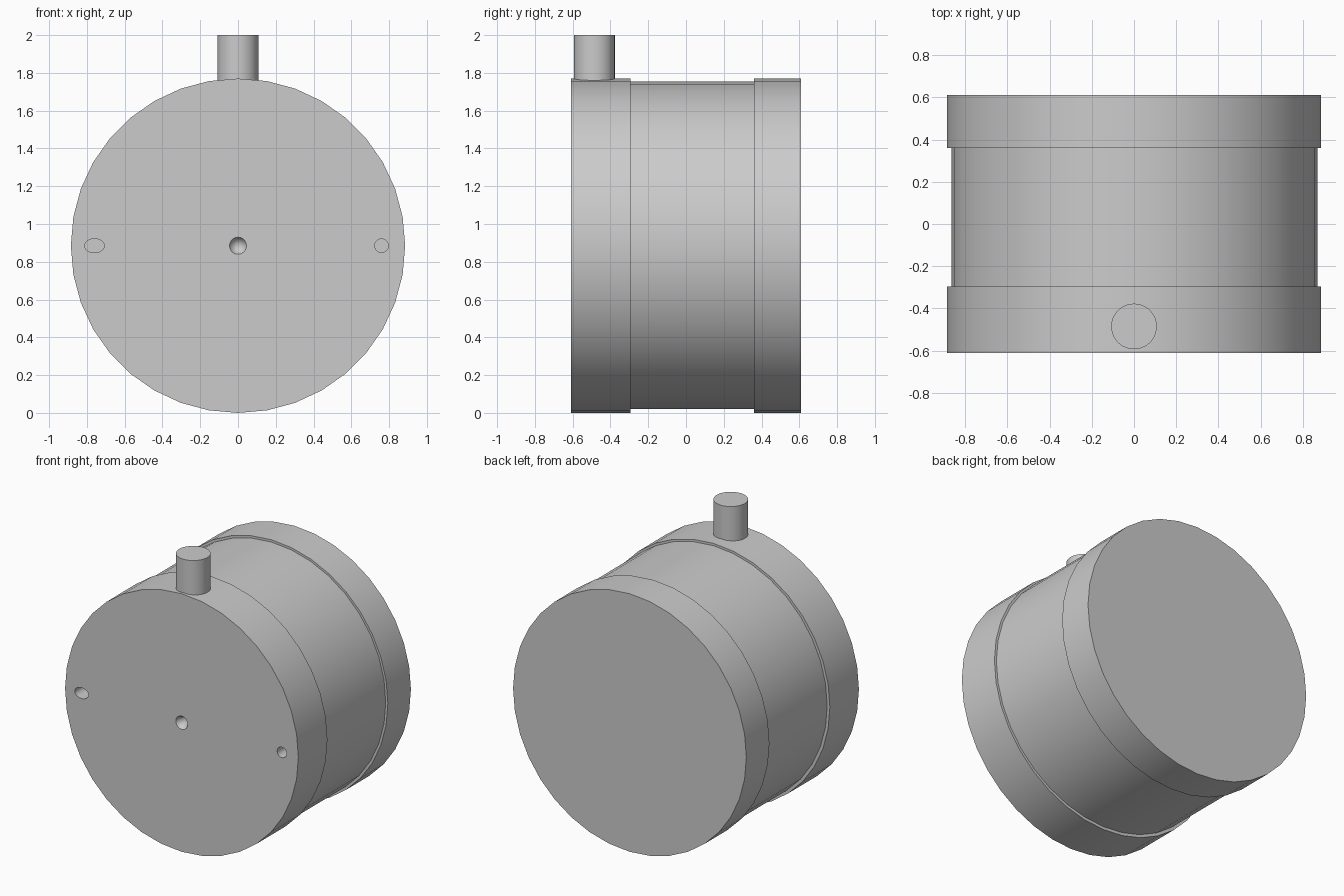
import bpy
import math

cube = bpy.data.objects.get("Cube")
if cube:
    bpy.data.objects.remove(cube, do_unlink=True)

AXIS_Z = 0.885

grey = bpy.data.materials.new("plain_grey")
grey.use_nodes = True
colour = (0.6, 0.6, 0.6, 1)
grey.diffuse_color = colour
grey.node_tree.nodes["Principled BSDF"].inputs["Base Color"].default_value = colour


def finish(obj, name):
    obj.name = name
    obj.data.materials.clear()
    obj.data.materials.append(grey)
    bpy.ops.object.shade_smooth_by_angle(angle=math.radians(35))
    return obj


def drum(name, radius, y0, y1, x=0, z=AXIS_Z, sides=36):
    """Cylinder lying along y, with a corner on the x axis."""
    bpy.ops.mesh.primitive_cylinder_add(vertices=sides, radius=radius, depth=y1 - y0)
    obj = bpy.context.object
    obj.rotation_euler.x = math.pi / 2
    obj.location = (x, (y0 + y1) / 2, z)
    bpy.ops.object.transform_apply(location=True, rotation=True, scale=True)
    return finish(obj, name)


# Drum body between two slightly wider caps
drum("body", 0.867, -0.31, 0.38, x=0.002, z=AXIS_Z + 0.002)
drum("back_cap", 0.885, 0.36, 0.61)
front = drum("front_cap", 0.885, -0.61, -0.295)

# Cutters for the two side sockets and the conical centre dimple
right_cut = drum("right_socket_cutter", 0.037, -0.70, -0.51, x=-0.76)
for v in right_cut.data.vertices:
    v.co.x = -0.76 + (v.co.x + 0.76) * 1.4
left_cut = drum("left_socket_cutter", 0.036, -0.70, -0.51, x=0.76)

bpy.ops.mesh.primitive_cone_add(vertices=36, radius1=0.09, radius2=0, depth=0.16,
                                location=(0, -0.61, AXIS_Z),
                                rotation=(-math.pi / 2, 0, 0))
centre_cut = finish(bpy.context.object, "centre_dimple_cutter")

for cutter in (right_cut, left_cut, centre_cut):
    mod = front.modifiers.new(cutter.name, "BOOLEAN")
    mod.operation = "DIFFERENCE"
    mod.solver = "EXACT"
    mod.object = cutter
    bpy.context.view_layer.objects.active = front
    bpy.ops.object.modifier_apply(modifier=mod.name)
    bpy.data.objects.remove(cutter, do_unlink=True)

bpy.ops.object.select_all(action="DESELECT")
front.select_set(True)
bpy.context.view_layer.objects.active = front
bpy.ops.object.shade_smooth_by_angle(angle=math.radians(35))

# Upright stem on the front cap
bpy.ops.mesh.primitive_cylinder_add(vertices=36, radius=0.108, depth=0.3,
                                    location=(0, -0.485, 1.85))
finish(bpy.context.object, "stem")
